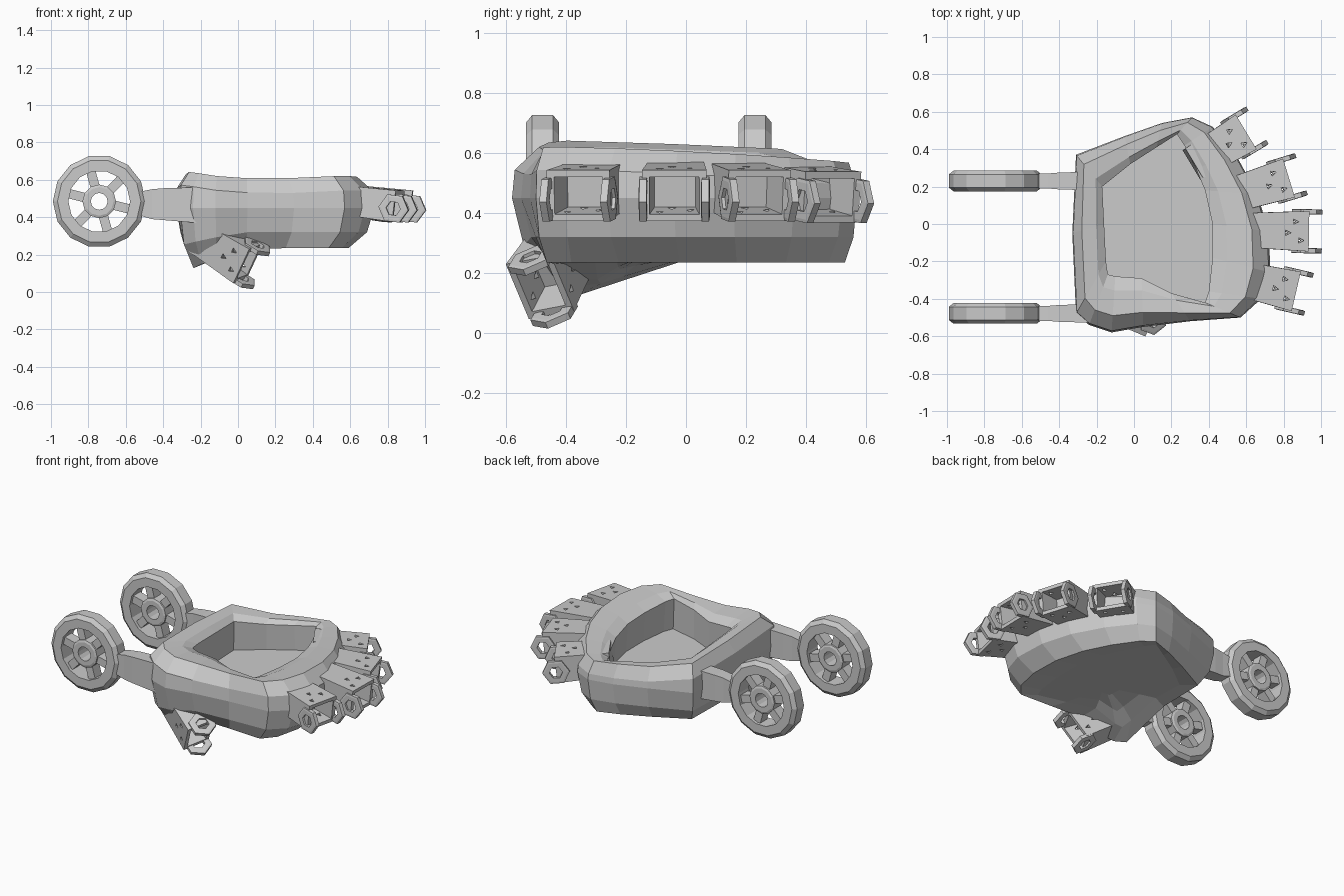
import bpy, bmesh, math
from mathutils import Vector, Matrix

if "Cube" in bpy.data.objects:
    bpy.data.objects.remove(bpy.data.objects["Cube"])


def make(name, bm, mat=None):
    bmesh.ops.recalc_face_normals(bm, faces=bm.faces)
    me = bpy.data.meshes.new(name)
    bm.to_mesh(me)
    bm.free()
    ob = bpy.data.objects.new(name, me)
    bpy.context.collection.objects.link(ob)
    if mat is not None:
        ob.matrix_world = mat
    return ob


def loft(bm, rings, caps=True, closed=False):
    """Skin a list of equal-length point rings."""
    vs = [[bm.verts.new(p) for p in r] for r in rings]
    n = len(vs[0])
    pairs = list(zip(vs, vs[1:])) + ([(vs[-1], vs[0])] if closed else [])
    for a, b in pairs:
        for i in range(n):
            j = (i + 1) % n
            bm.faces.new((a[i], a[j], b[j], b[i]))
    if caps and not closed:
        bm.faces.new(vs[0])
        bm.faces.new(vs[-1])


def annulus(bm, n, r0, r1, half, edge, cx=0, cy=0, cz=0, spin=0):
    """Ring around the y axis, thinner at its outer edge."""
    def ring(r, y):
        return [(cx + r * math.cos(spin + 2 * math.pi * i / n), cy + y,
                 cz + r * math.sin(spin + 2 * math.pi * i / n)) for i in range(n)]
    mid = r0 + (r1 - r0) * 0.7
    loft(bm, [ring(r0, -half), ring(mid, -half), ring(r1, -edge),
              ring(r1, edge), ring(mid, half), ring(r0, half)], closed=True)


def rect(x, w, h):
    return [(x, -w, -h), (x, w, -h), (x, w, h), (x, -w, h)]


# Palm shell: outer outline paired with the outline of the opening
outer = [(-.31, .37), (-.05, .47), (.15, .54), (.31, .57), (.42, .52), (.55, .36),
         (.66, .16), (.72, -.04), (.73, -.26), (.68, -.40), (.57, -.50), (.30, -.52),
         (.05, -.55), (-.12, -.58), (-.24, -.54), (-.31, -.48), (-.33, -.05)]
inner = [(-.17, .20), (-.02, .32), (.12, .41), (.23, .48), (.27, .42), (.33, .30),
         (.38, .18), (.42, .00), (.42, -.18), (.40, -.36), (.38, -.42), (.20, -.37),
         (.04, -.29), (-.10, -.28), (-.14, -.27), (-.15, -.20), (-.16, .00)]


def top(x, y):
    return .59 - .04 * y + .17 * max(0, -x - .05) + .05 * max(0, x - .3)


def bottom(x, y):
    return min(.25, .13 + .42 * math.hypot(x + .21, y + .34))


def ring(k, zf):
    """Outline blended toward the opening by k."""
    pts = []
    for (ax, ay), (bx, by) in zip(outer, inner):
        x, y = ax + (bx - ax) * k, ay + (by - ay) * k
        pts.append((x, y, zf(x, y)))
    return pts


def shrink(s):
    return [(.15 + (x - .15) * s, -.1 + (y + .1) * s) for x, y in inner]


bm = bmesh.new()
rings = [[(x, y, bottom(x, y)) for x, y in shrink(s)] for s in (.3, .7)]
rings += [ring(.95, bottom),
          ring(.45, lambda x, y: bottom(x, y) - .015),
          ring(.13, lambda x, y: bottom(x, y) + .07),
          ring(0, lambda x, y: .45),
          ring(.03, lambda x, y: top(x, y) - .08),
          ring(.3, top),
          ring(.75, lambda x, y: top(x, y) - .005),
          ring(1, lambda x, y: top(x, y) - .03),
          ring(.95, lambda x, y: .38)]
loft(bm, rings)
bmesh.ops.triangulate(bm, faces=[f for f in bm.faces if len(f.verts) > 4])
make("palm_shell", bm)

# Wrist wheels with spokes, hub and connecting arm
for side, y in (("back", .23), ("front", -.478)):
    bm = bmesh.new()
    annulus(bm, 14, .165, .248, .055, .035)
    annulus(bm, 12, .045, .09, .05, .045)
    for i in range(6):
        m = (Matrix.Rotation(i * math.pi / 3 + .25, 4, 'Y')
             @ Matrix.Translation((.13, 0, 0)) @ Matrix.Diagonal((.11, .07, .05, 1)))
        bmesh.ops.create_cube(bm, size=1, matrix=m)
    make("wrist_wheel_" + side, bm, Matrix.Translation((-.742, y, .485)))
    bm = bmesh.new()
    loft(bm, [[(x, y + a, z + b) for _, a, b in rect(0, w, h)]
              for x, w, z, h in ((-.56, .04, .475, .055), (-.46, .04, .47, .08),
                                 (-.40, .045, .47, .085), (-.22, .05, .465, .095))])
    make("wrist_arm_" + side, bm)


# Finger sockets: open box, slots and two ringed hinge lugs.
# Local x runs to the tip (origin at the tip), y is the width.
def socket(name, tip, d, w, length, hw=.108, hh=.085):
    d = Vector(d).normalized()
    w = Vector(w)
    w = (w - d * w.dot(d)).normalized()
    n = d.cross(w)
    mat = Matrix((d, w, n)).transposed().to_4x4()
    mat.translation = tip
    bm = bmesh.new()
    loft(bm, [rect(-length, hw * .85, hh * .9), rect(-.075, hw, hh),
              rect(-.075, hw - .025, hh - .022), rect(-.21, hw - .04, hh - .03)])
    body = make(name + "_socket", bm, mat)
    # triangular slots
    bm = bmesh.new()
    for cx, cy in ((-.12, -.05), (-.15, .05), (-.19, -.01)):
        loft(bm, [[(cx + .02 * math.cos(a), cy + .016 * math.sin(a), z)
                   for a in (0, 2.1, 4.2)] for z in (-.2, .2)])
    cut = make(name + "_slot_cutter", bm, mat)
    cut.hide_render = True
    cut.hide_set(True)
    mod = body.modifiers.new("slots", 'BOOLEAN')
    mod.operation = 'DIFFERENCE'
    mod.object = cut
    # hinge lugs
    bm = bmesh.new()
    for s in (-1, 1):
        annulus(bm, 6, .04, .082, .014, .012, cx=-.075, cy=s * (hw - .004), cz=-.012)
    make(name + "_hinge_lugs", bm, mat)


fingers = [("index", (.655, .525, .445), 31), ("middle", (.89, .265, .45), 17),
           ("ring", (1.0, -.04, .45), -1), ("little", (.93, -.375, .45), -13)]
for name, tip, deg in fingers:
    a = math.radians(deg)
    socket(name, tip, (math.cos(a), math.sin(a), -.12),
           (-math.sin(a), math.cos(a), 0), .40)
socket("thumb", (.115, -.51, .115), (.8, -.3, -.5), (.40, -.36, .85), .38)
